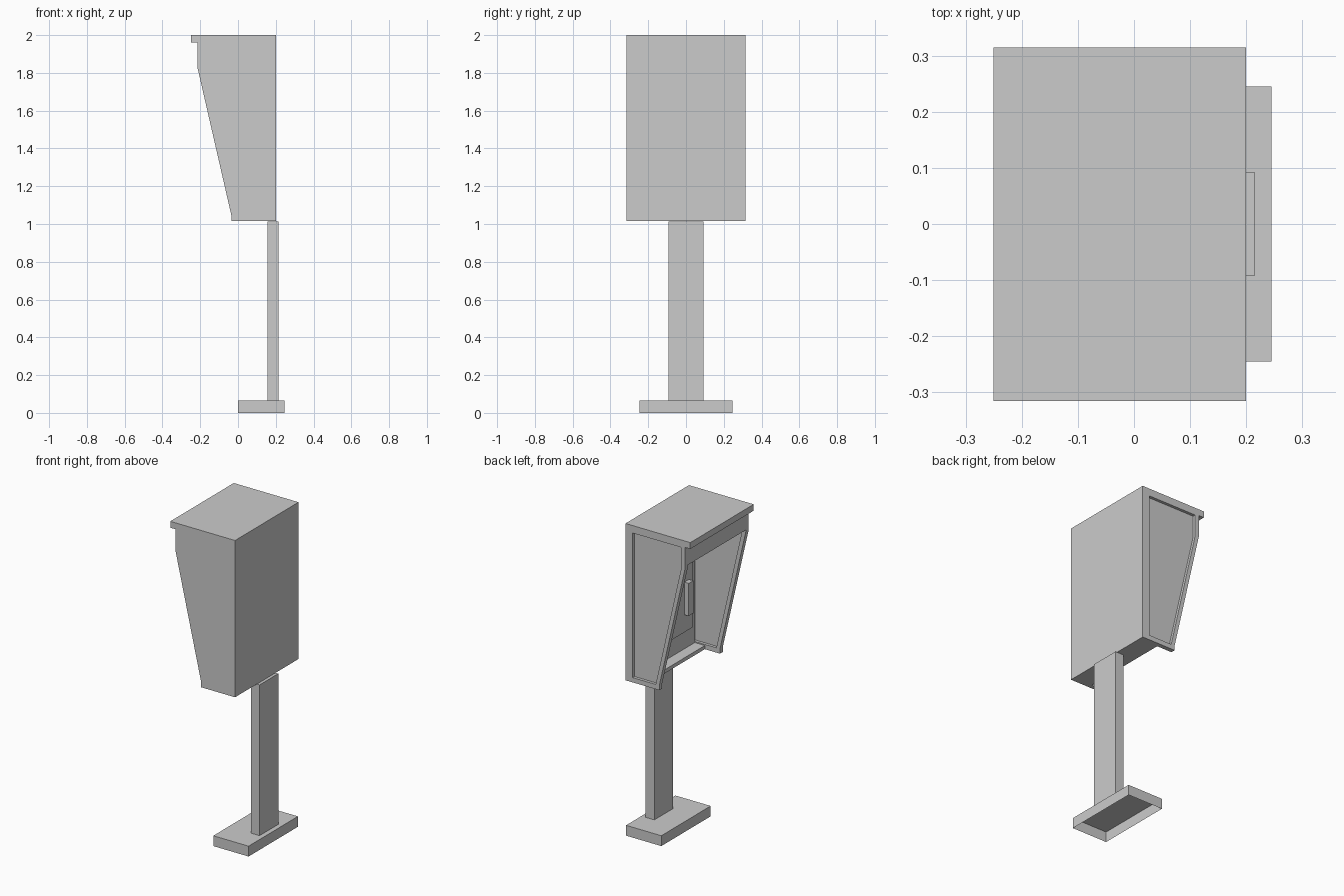
import bpy, bmesh

if "Cube" in bpy.data.objects:
    bpy.data.objects.remove(bpy.data.objects["Cube"])


def finish(name, bm):
    bmesh.ops.recalc_face_normals(bm, faces=bm.faces)
    mesh = bpy.data.meshes.new(name)
    bm.to_mesh(mesh)
    bm.free()
    obj = bpy.data.objects.new(name, mesh)
    bpy.context.collection.objects.link(obj)
    return obj


def box(name, x, y, z, open_bottom=False):
    bm = bmesh.new()
    bmesh.ops.create_cube(bm, size=1)
    for v in bm.verts:
        for i, (lo, hi) in enumerate((x, y, z)):
            v.co[i] = hi if v.co[i] > 0 else lo
    bmesh.ops.recalc_face_normals(bm, faces=bm.faces)
    if open_bottom:
        bottom = min(bm.faces, key=lambda f: f.calc_center_median().z)
        bmesh.ops.delete(bm, geom=[bottom], context='FACES_ONLY')
    mesh = bpy.data.meshes.new(name)
    bm.to_mesh(mesh)
    bm.free()
    obj = bpy.data.objects.new(name, mesh)
    bpy.context.collection.objects.link(obj)
    return obj


# Side profile (x, z) of the hood and of the recessed field inside its frame
OUTER = [(0.2, 1.015), (-0.035, 1.015), (-0.035, 1.045),
         (-0.215, 1.83), (-0.215, 1.96), (0.2, 1.96)]
INNER = [(0.15, 1.045), (-0.01, 1.045), (-0.013, 1.058),
         (-0.187, 1.82), (-0.187, 1.953), (0.15, 1.953)]


def side_panel(name, y0, y1, recess=0.018):
    bm = bmesh.new()
    rings = [[bm.verts.new((x, y, z)) for x, z in prof]
             for prof, y in ((OUTER, y0), (OUTER, y1),
                             (INNER, y1), (INNER, y1 - recess))]
    bm.faces.new(rings[0])
    bm.faces.new(rings[-1])
    n = len(OUTER)
    for a, b in zip(rings, rings[1:]):
        for i in range(n):
            j = (i + 1) % n
            bm.faces.new((a[i], a[j], b[j], b[i]))
    return finish(name, bm)


T = 0.028          # side panel thickness
W = 0.315          # half width of the hood
IN = W - T         # half width between the panels

# Pedestal: hollow foot and flat post
box("foot", (0.0, 0.245), (-0.245, 0.245), (0, 0.065), open_bottom=True)
box("post", (0.155, 0.215), (-0.093, 0.093), (0.065, 1.012))

# Hood: both side panels are recessed on their +y face
side_panel("side_panel_left", W - T, W)
side_panel("side_panel_right", -W, -W + T)
box("roof", (-0.25, 0.2), (-W, W), (1.96, 2.0))
box("back_wall", (0.14, 0.2), (-IN, IN), (1.015, 1.96))
box("shelf", (0.07, 0.14), (-IN, IN), (1.015, 1.038))
box("header_board", (-0.215, -0.187), (-IN, IN), (1.84, 1.96))

# Equipment on the back wall
box("mounting_plate", (0.13, 0.14), (-0.255, 0.255), (1.15, 1.86))
box("handset", (0.1, 0.13), (-0.215, -0.17), (1.26, 1.465))
